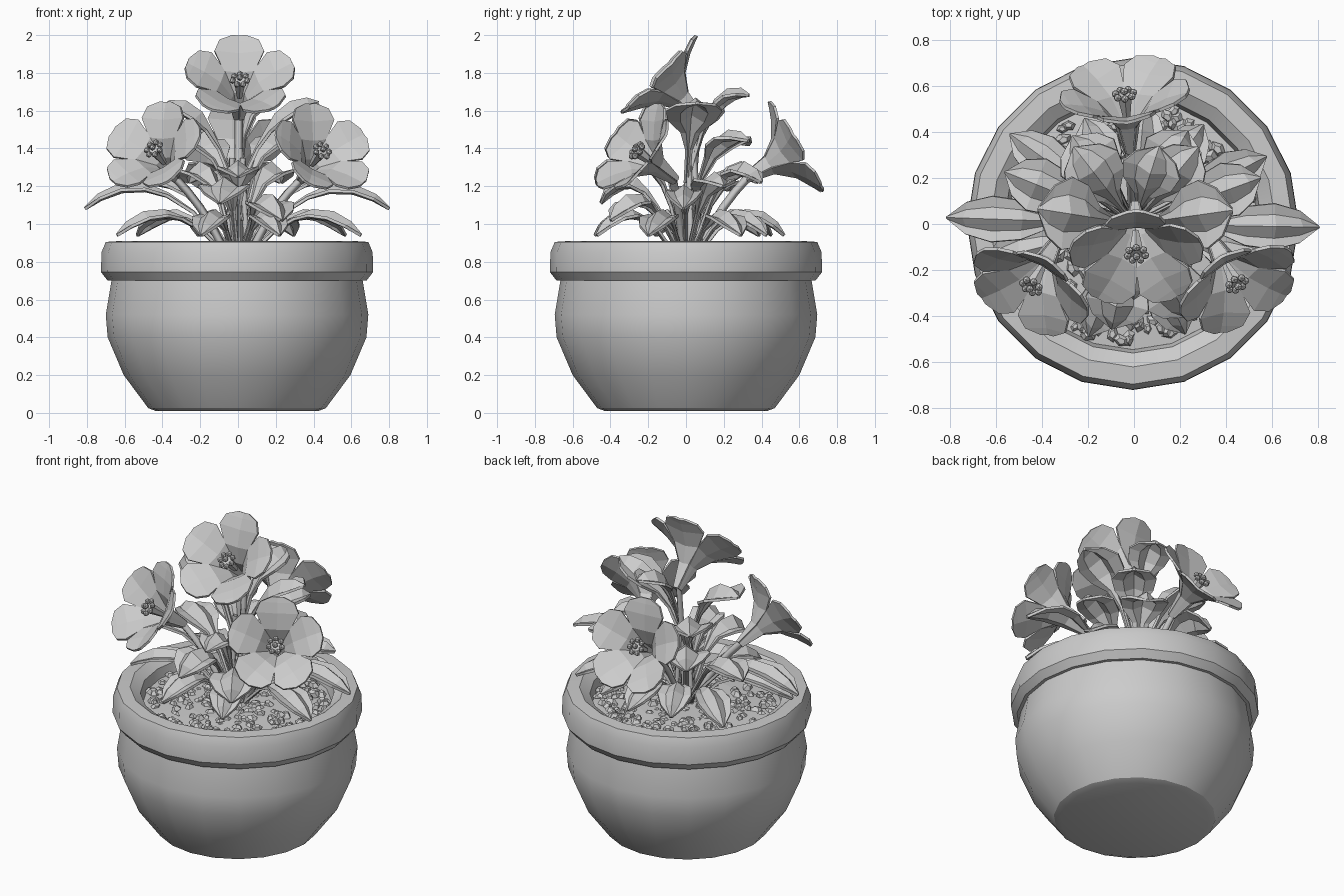
import bpy, bmesh, math, random
from mathutils import Vector, Matrix

if "Cube" in bpy.data.objects:
    bpy.data.objects.remove(bpy.data.objects["Cube"])

random.seed(4)


def finish(name, bm, thick=0.0, smooth=False):
    mesh = bpy.data.meshes.new(name)
    bmesh.ops.recalc_face_normals(bm, faces=bm.faces)
    bm.to_mesh(mesh)
    bm.free()
    ob = bpy.data.objects.new(name, mesh)
    bpy.context.collection.objects.link(ob)
    if thick:
        mod = ob.modifiers.new("thickness", 'SOLIDIFY')
        mod.thickness = thick
        mod.offset = 0
    if smooth:
        bpy.ops.object.select_all(action='DESELECT')
        ob.select_set(True)
        bpy.context.view_layer.objects.active = ob
        bpy.ops.object.shade_smooth_by_angle(angle=math.radians(28))
    return ob


def ribbon(bm, rows):
    """Skin a strip of cross-sections (equal point counts)."""
    grid = [[bm.verts.new(p) for p in row] for row in rows]
    for a, b in zip(grid, grid[1:]):
        for i in range(len(a) - 1):
            bm.faces.new((a[i], a[i + 1], b[i + 1], b[i]))


def lathe(bm, profile, n):
    rings = [[bm.verts.new((r * math.cos(2 * math.pi * i / n) - 0.005,
                            r * math.sin(2 * math.pi * i / n), z)) for i in range(n)]
             for r, z in profile]
    for a, b in zip(rings, rings[1:]):
        for i in range(n):
            j = (i + 1) % n
            bm.faces.new((a[i], a[j], b[j], b[i]))
    bm.faces.new(rings[0])
    bm.faces.new(rings[-1])


def stem(name, a, b, c, radius=0.022):
    cu = bpy.data.curves.new(name, 'CURVE')
    cu.dimensions = '3D'
    cu.bevel_depth = radius
    cu.bevel_resolution = 0
    cu.resolution_u = 3
    sp = cu.splines.new('NURBS')
    sp.points.add(2)
    for p, co in zip(sp.points, (a, b, c)):
        p.co = (*co, 1)
    sp.order_u = 3
    sp.use_endpoint_u = True
    bpy.context.collection.objects.link(bpy.data.objects.new(name, cu))


# Pot: bellied body, heavy rolled rim, hollow down to the soil
bm = bmesh.new()
lathe(bm, [(0.43, 0.01), (0.47, 0.025), (0.60, 0.20), (0.685, 0.40), (0.695, 0.52),
           (0.665, 0.70), (0.685, 0.70), (0.72, 0.745), (0.718, 0.85), (0.695, 0.905),
           (0.62, 0.91), (0.56, 0.87), (0.54, 0.78)], 20)
finish("pot", bm, smooth=True)

# Soil bed with loose chips
bm = bmesh.new()
lathe(bm, [(0.54, 0.76), (0.545, 0.81), (0.30, 0.83)], 20)
finish("soil", bm)
bm = bmesh.new()
for k in range(260):
    r, a = 0.52 * math.sqrt(random.random()), random.uniform(0, 2 * math.pi)
    s = random.uniform(0.025, 0.045)
    m = (Matrix.Translation((r * math.cos(a), r * math.sin(a), 0.83 + random.uniform(-0.01, 0.015)))
         @ Matrix.Rotation(random.uniform(0, 6.28), 4, 'Z')
         @ Matrix.Rotation(random.uniform(-0.5, 0.5), 4, 'X')
         @ Matrix.Diagonal((s, s * 0.7, s * 0.6, 1)))
    bmesh.ops.create_cone(bm, cap_ends=True, segments=5, radius1=1, radius2=0.5, depth=1, matrix=m)
finish("soil_chips", bm)


# Leaves: petiole widening to a folded, arching blade
def leaf(name, az, start, ctrl, tip, half):
    a = math.radians(az)
    out, side = Vector((math.cos(a), math.sin(a), 0)), Vector((-math.sin(a), math.cos(a), 0))
    p0, p1, p2 = [out * r + Vector((0, 0, z)) for r, z in (start, ctrl, tip)]
    rows = []
    for t, w in ((0, 0.1), (0.25, 0.12), (0.42, 0.35), (0.57, 0.85), (0.74, 1), (0.89, 0.7), (1, 0.06)):
        p = p0 * (1 - t) ** 2 + p1 * 2 * t * (1 - t) + p2 * t * t
        d = ((p1 - p0) * (1 - t) + (p2 - p1) * t).normalized()
        up = d.cross(side) * -1
        h = half * w
        rows.append([p - side * h, p - side * h * 0.5 + up * h * 0.1, p - up * h * 0.3,
                     p + side * h * 0.5 + up * h * 0.1, p + side * h])
    bm = bmesh.new()
    ribbon(bm, rows)
    finish(name, bm, 0.016)


low = [(-17, 0.68), (27, 0.64), (85, 0.52), (144, 0.66), (194, 0.66), (248, 0.52), (295, 0.52), (55, 0.52), (115, 0.5)]
for i, (az, r) in enumerate(low):
    leaf(f"low_leaf_{i}", az, (0.05, 0.82), (r * 0.55, 1.2), (r, 0.94), 0.10)
mid = [(-1, 0.80, 1.08, 1.36, 0.10), (178, 0.81, 1.08, 1.38, 0.10), (258, 0.46, 1.11, 1.40, 0.14),
       (300, 0.46, 1.02, 1.28, 0.14), (60, 0.46, 1.22, 1.45, 0.14), (125, 0.46, 1.22, 1.45, 0.14),
       (20, 0.58, 1.2, 1.35, 0.12), (158, 0.60, 1.18, 1.35, 0.12)]
for i, (az, r, z, zc, w) in enumerate(mid):
    leaf(f"mid_leaf_{i}", az, (0.04, 0.85), (r * 0.55, zc), (r, z), w)
top = [(8, 0.43, 1.64, 1.62, 0.15), (171, 0.42, 1.61, 1.66, 0.16), (72, 0.35, 1.68, 1.74, 0.13),
       (50, 0.43, 1.44, 1.55, 0.13), (128, 0.42, 1.42, 1.55, 0.14), (270, 0.32, 1.25, 1.45, 0.11)]
for i, (az, r, z, zc, w) in enumerate(top):
    leaf(f"top_leaf_{i}", az, (0.02, z - 0.42), (r * 0.4, zc), (r, z), w)


# Flowers: five flaring petals forming a trumpet, knobbly centre, stem
def flower(i, c, n, s=1.0):
    c, n = Vector(c), Vector(n).normalized()
    u = (Vector((0, 0, 1)) - n * n.z).normalized()
    v = n.cross(u)
    bm = bmesh.new()
    for k in range(5):
        a = k * 2 * math.pi / 5
        d, e = u * math.cos(a) + v * math.sin(a), v * math.cos(a) - u * math.sin(a)
        rows = []
        for r, w, h in ((0.018, 0.014, -0.28), (0.045, 0.033, -0.13), (0.11, 0.082, -0.035),
                        (0.20, 0.132, 0.025), (0.262, 0.105, 0.045), (0.295, 0.035, 0.045)):
            p = c + (d * r + n * h) * s
            rows.append([p - e * w * s, p - n * 0.15 * w * s, p + e * w * s])
        ribbon(bm, rows)
    finish(f"petals_{i}", bm, 0.014)
    bm = bmesh.new()
    rot = n.to_track_quat('Z', 'Y').to_matrix().to_4x4()
    bmesh.ops.create_cone(bm, cap_ends=True, segments=6, radius1=0.015, radius2=0.035, depth=0.13,
                          matrix=Matrix.Translation(c - n * 0.055) @ rot)
    for k in range(8):
        a = k * 2 * math.pi / 7
        r = 0.04 if k < 7 else 0
        p = c + (u * math.cos(a) + v * math.sin(a)) * r + n * (0.015 if k < 7 else 0.03)
        bmesh.ops.create_icosphere(bm, subdivisions=1, radius=0.018, matrix=Matrix.Translation(p))
    finish(f"flower_centre_{i}", bm)
    base = c - n * 0.26 * s
    root = Vector((base.x * 0.15, base.y * 0.15, 0.80))
    stem(f"flower_stem_{i}", root, (root + base) / 2 + Vector((-base.x, -base.y, 0.2)) * 0.15, base)


flower(0, (0.01, -0.12, 1.755), (0.02, -0.72, 0.70))
flower(1, (-0.44, -0.26, 1.39), (-0.40, -0.72, 0.55), 0.95)
flower(2, (0.44, -0.25, 1.38), (0.40, -0.72, 0.55), 0.95)
flower(3, (-0.04, 0.55, 1.38), (-0.08, 0.85, 0.50), 0.97)

# Bundle of central stems
for i, (x, y, z) in enumerate([(0.05, 0.03, 1.35), (-0.06, 0.03, 1.35), (0.02, 0.08, 1.4), (-0.02, -0.05, 1.2)]):
    stem(f"leaf_stem_{i}", (x, y, 0.8), (x * 0.7, y * 0.7, (z + 0.8) / 2), (x * 0.5, y * 0.5, z), 0.018)
